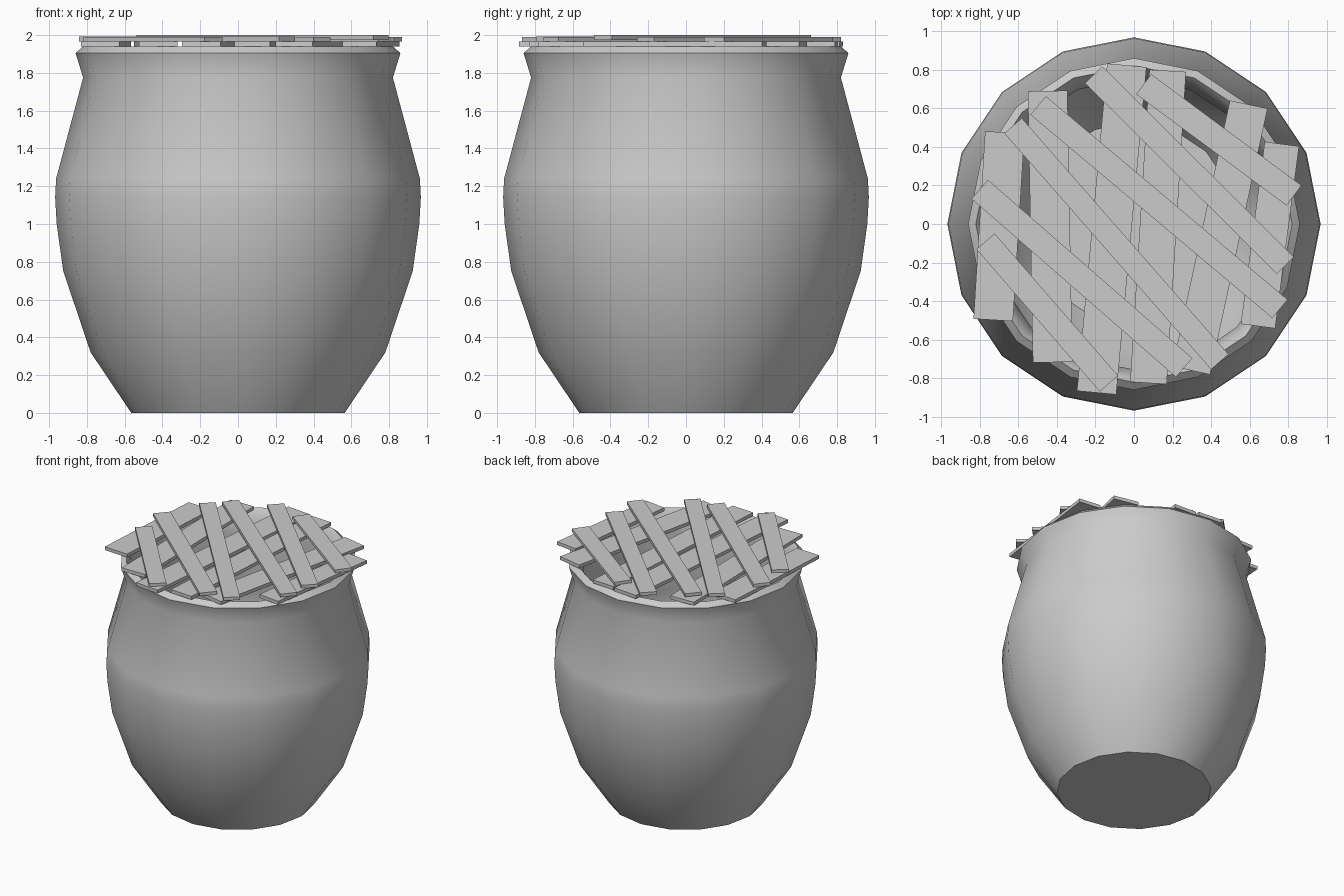
import bpy, bmesh, math
from mathutils import Vector

if "Cube" in bpy.data.objects:
    bpy.data.objects.remove(bpy.data.objects["Cube"])


def lathe(name, profile, sides):
    bm = bmesh.new()
    rings = []
    for r, z in profile:
        rings.append([bm.verts.new((r * math.cos(2 * math.pi * i / sides),
                                    r * math.sin(2 * math.pi * i / sides), z))
                      for i in range(sides)])
    for a, b in zip(rings, rings[1:]):
        for i in range(sides):
            j = (i + 1) % sides
            bm.faces.new((a[i], a[j], b[j], b[i]))
    bm.faces.new(rings[0][::-1])
    bm.faces.new(rings[-1])
    me = bpy.data.meshes.new(name)
    bm.to_mesh(me)
    bm.free()
    ob = bpy.data.objects.new(name, me)
    bpy.context.collection.objects.link(ob)
    return ob


def slat(name, start, end, width, z0, z1):
    a, b = Vector(start), Vector(end)
    d = b - a
    bpy.ops.mesh.primitive_cube_add(
        size=1, location=((a.x + b.x) / 2, (a.y + b.y) / 2, (z0 + z1) / 2),
        rotation=(0, 0, math.atan2(d.y, d.x)))
    ob = bpy.context.object
    ob.name = name
    ob.scale = (d.length, width, z1 - z0)


# Hollow pot: outer wall upward, over the rim, inner wall down to the floor
profile = [(0.565, 0), (0.78, 0.32), (0.925, 0.75), (0.96, 1.0), (0.968, 1.14),
           (0.963, 1.24), (0.82, 1.775), (0.86, 1.905), (0.82, 1.94),
           (0.795, 1.91), (0.755, 1.775), (0.893, 1.24), (0.897, 1.14),
           (0.89, 1.0), (0.855, 0.76), (0.72, 0.36), (0.53, 0.07)]
pot = lathe("pot", profile, 16)
bpy.context.view_layer.objects.active = pot
pot.select_set(True)
bpy.ops.object.shade_smooth_by_angle(angle=math.radians(35))

# Lower layer of wide slats, running front to back
lower = [((-0.67, 0.475), (-0.73, -0.498), 0.205),
         ((-0.448, 0.69), (-0.422, -0.717), 0.205),
         ((-0.037, 0.823), (-0.194, -0.875), 0.205),
         ((0.175, 0.795), (0.075, -0.825), 0.19),
         ((0.595, 0.62), (0.297, -0.76), 0.2),
         ((0.767, 0.415), (0.643, -0.53), 0.18)]
for i, (a, b, w) in enumerate(lower):
    slat(f"lower_slat_{i + 1}", a, b, w, 1.94, 1.967)

# Upper layer of narrow slats, laid diagonally
upper = [((0.05, 0.725), (0.83, 0.148), 0.13, 1.99),
         ((-0.21, 0.775), (0.785, -0.215), 0.125, 1.99),
         ((-0.497, 0.615), (0.757, -0.44), 0.125, 2.0),
         ((-0.627, 0.51), (0.445, -0.715), 0.12, 1.99),
         ((-0.80, 0.18), (0.26, -0.745), 0.13, 1.992),
         ((-0.77, -0.09), (-0.13, -0.828), 0.125, 1.99)]
for i, (a, b, w, top) in enumerate(upper):
    slat(f"upper_slat_{i + 1}", a, b, w, top - 0.025, top)
